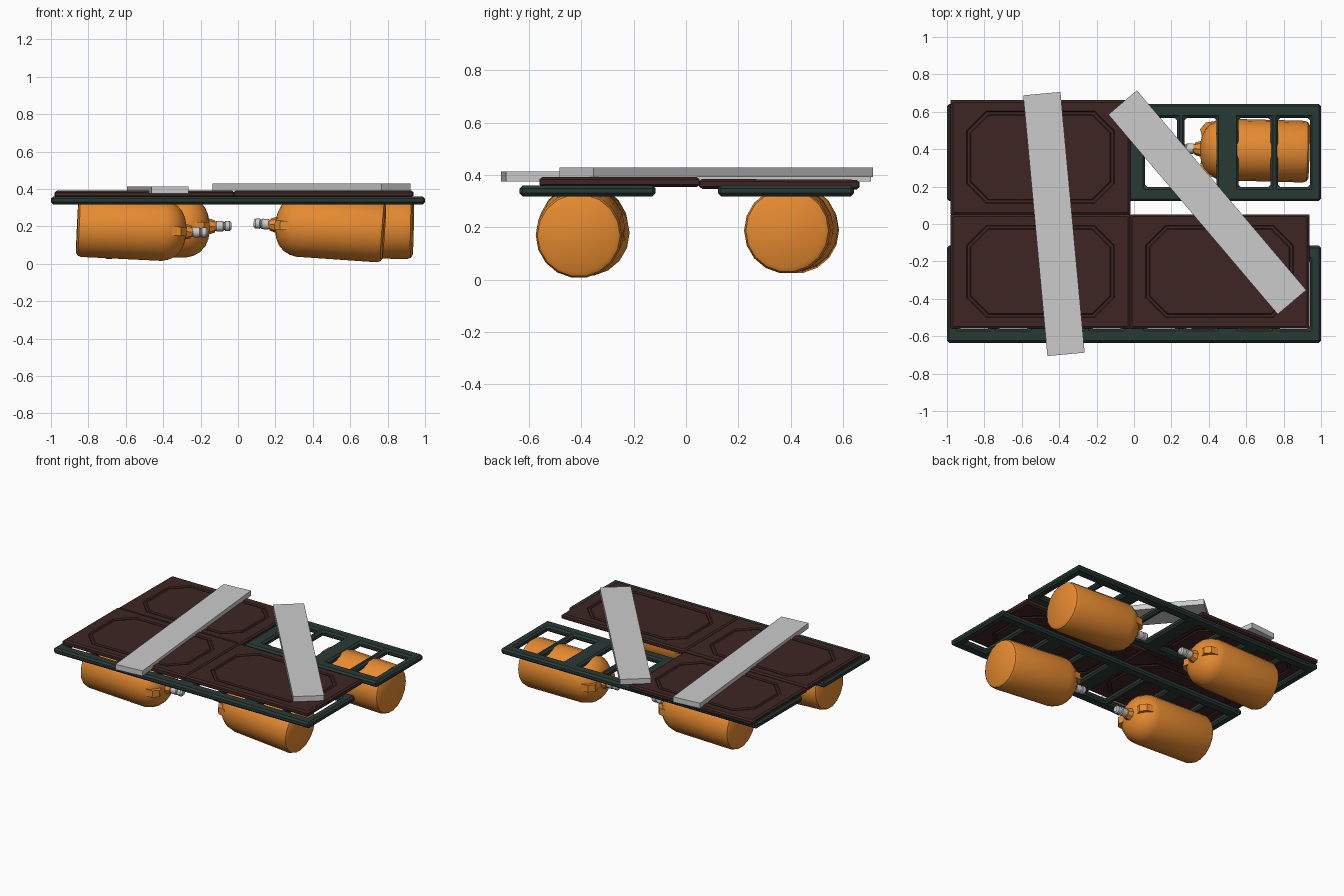
import bpy, bmesh
from math import cos, sin, pi, radians
from mathutils import Vector

if "Cube" in bpy.data.objects:
    bpy.data.objects.remove(bpy.data.objects["Cube"])


def material(name, rgb):
    m = bpy.data.materials.new(name)
    m.diffuse_color = (*rgb, 1)
    m.use_nodes = True
    m.node_tree.nodes["Principled BSDF"].inputs["Base Color"].default_value = m.diffuse_color
    return m


ORANGE = material("orange_paint", (0.80, 0.26, 0.03))
GREEN = material("dark_green", (0.022, 0.042, 0.036))
BROWN = material("dark_brown", (0.047, 0.019, 0.017))


def make(name, bm, mat=None, smooth=None):
    bmesh.ops.recalc_face_normals(bm, faces=bm.faces)
    me = bpy.data.meshes.new(name)
    bm.to_mesh(me)
    bm.free()
    ob = bpy.data.objects.new(name, me)
    bpy.context.collection.objects.link(ob)
    if mat:
        me.materials.append(mat)
    if smooth:
        bpy.ops.object.select_all(action='DESELECT')
        ob.select_set(True)
        bpy.context.view_layer.objects.active = ob
        bpy.ops.object.shade_smooth_by_angle(angle=radians(smooth))
    return ob


def loft(bm, rings):
    """Skin a list of equal-length point rings and cap both ends."""
    rows = [[bm.verts.new(p) for p in r] for r in rings]
    n = len(rows[0])
    for a, b in zip(rows, rows[1:]):
        for i in range(n):
            j = (i + 1) % n
            bm.faces.new((a[i], a[j], b[j], b[i]))
    bm.faces.new(rows[0])
    bm.faces.new(rows[-1])


def lathe(profile, sides):
    bm = bmesh.new()
    loft(bm, [[(r * cos(2 * pi * i / sides), r * sin(2 * pi * i / sides), z)
               for i in range(sides)] for r, z in profile])
    return bm


# Ladder-like frames: plate with cut-out cells, chamfered edges
def frame(name, y):
    half = [0.06, 0.23, 0.27, 0.44, 0.56, 0.73, 0.77, 0.94, 1.0]
    xs = [-v for v in reversed(half)] + half
    ys = [-0.26, -0.185, 0.185, 0.26]
    bm = bmesh.new()
    g = [[bm.verts.new((x, v, 0)) for v in ys] for x in xs]
    for i in range(len(xs) - 1):
        mid = abs(xs[i] + xs[i + 1]) / 2
        hole = any(abs(mid - c) < 0.01 for c in (0.145, 0.355, 0.645, 0.855))
        for j in range(3):
            if not (hole and j == 1):
                bm.faces.new((g[i][j], g[i + 1][j], g[i + 1][j + 1], g[i][j + 1]))
    ob = make(name, bm, GREEN)
    ob.location = (0, y, 0.339)
    s = ob.modifiers.new("thickness", 'SOLIDIFY')
    s.thickness, s.offset = 0.042, 0
    b = ob.modifiers.new("chamfer", 'BEVEL')
    b.width, b.segments, b.limit_method = 0.012, 1, 'ANGLE'


frame("back_frame", 0.382)
frame("front_frame", -0.376)


# Panels with an octagonal groove on both faces
def octagon(hx, hy, c, z):
    return [(hx, -hy + c, z), (hx, hy - c, z), (hx - c, hy, z), (-hx + c, hy, z),
            (-hx, hy - c, z), (-hx, -hy + c, z), (-hx + c, -hy, z), (hx - c, -hy, z)]


def panel(name, x, y, z, tilt=0):
    hx, hy, h, d = 0.48, 0.306, 0.019, 0.008
    upper = [octagon(hx, hy, 0.003, h - 0.009),
             octagon(hx - 0.012, hy - 0.012, 0.003, h),
             octagon(0.395, 0.247, 0.105, h),
             octagon(0.390, 0.242, 0.103, h - d),
             octagon(0.377, 0.229, 0.098, h - d),
             octagon(0.372, 0.224, 0.096, h)]
    lower = [[(a, b, -c) for a, b, c in r] for r in reversed(upper)]
    bm = bmesh.new()
    loft(bm, lower + upper)
    ob = make(name, bm, BROWN)
    ob.location = (x, y, z)
    ob.rotation_euler.x = tilt


panel("back_left_panel", -0.50, 0.356, 0.364, radians(-0.3))
panel("front_left_panel", -0.50, -0.254, 0.372)
panel("front_right_panel", 0.457, -0.254, 0.373)


# Loose planks across the top
def plank(name, loc, angle):
    bm = bmesh.new()
    bmesh.ops.create_cube(bm, size=1)
    bmesh.ops.scale(bm, vec=(0.2, 1.4, 0.037), verts=bm.verts)
    ob = make(name, bm)
    ob.location = loc
    ob.rotation_euler = (0, 0, radians(angle))


plank("left_plank", (-0.428, 0, 0.394), 5.3)
plank("right_plank", (0.392, 0.116, 0.410), 40.3)


# Float tanks: body, grip tabs on the shoulder, and valve
BODY = [(0.142, 0), (0.158, 0.01), (0.165, 0.03), (0.165, 0.46), (0.157, 0.495),
        (0.138, 0.53), (0.108, 0.558), (0.07, 0.575), (0.035, 0.582),
        (0.026, 0.60), (0.024, 0.63)]
VALVE = [(0.020, 0.615), (0.028, 0.62), (0.028, 0.655), (0.022, 0.659),
         (0.022, 0.664), (0.027, 0.668), (0.027, 0.690), (0.019, 0.70)]


def tank(name, base, tip):
    base, tip = Vector(base), Vector(tip)
    rot = (tip - base).to_track_quat('Z', 'Y').to_euler()
    bm = lathe(BODY, 18)
    body = make(name + "_tank", bm, ORANGE, 35)
    valve = make(name + "_valve", lathe(VALVE, 12), None, 35)
    bm = bmesh.new()
    for s in (-1, 1):
        loft(bm, [[(s * x, y * w, z) for x, z in ((0.10, 0.52), (0.15, 0.505),
                   (0.142, 0.555), (0.105, 0.585), (0.07, 0.575))]
                  for y, w in ((-0.024, 1), (0.024, 1))])
    # small valve neck block
    bmesh.ops.create_cone(bm, cap_ends=True, segments=8, radius1=0.045,
                          radius2=0.032, depth=0.04)
    bmesh.ops.translate(bm, vec=(0, 0, 0.592), verts=bm.verts[-16:])
    tabs = make(name + "_grip_tabs", bm, ORANGE)
    for ob in (body, valve, tabs):
        ob.location, ob.rotation_euler = base, rot


tank("front_right", (0.782, -0.41, 0.168), (0.085, -0.392, 0.216))
tank("back_right", (0.936, 0.386, 0.187), (0.236, 0.405, 0.20))
tank("front_left", (-0.86, -0.385, 0.200), (-0.16, -0.378, 0.166))
tank("back_left", (-0.735, 0.42, 0.188), (-0.03, 0.415, 0.202))
